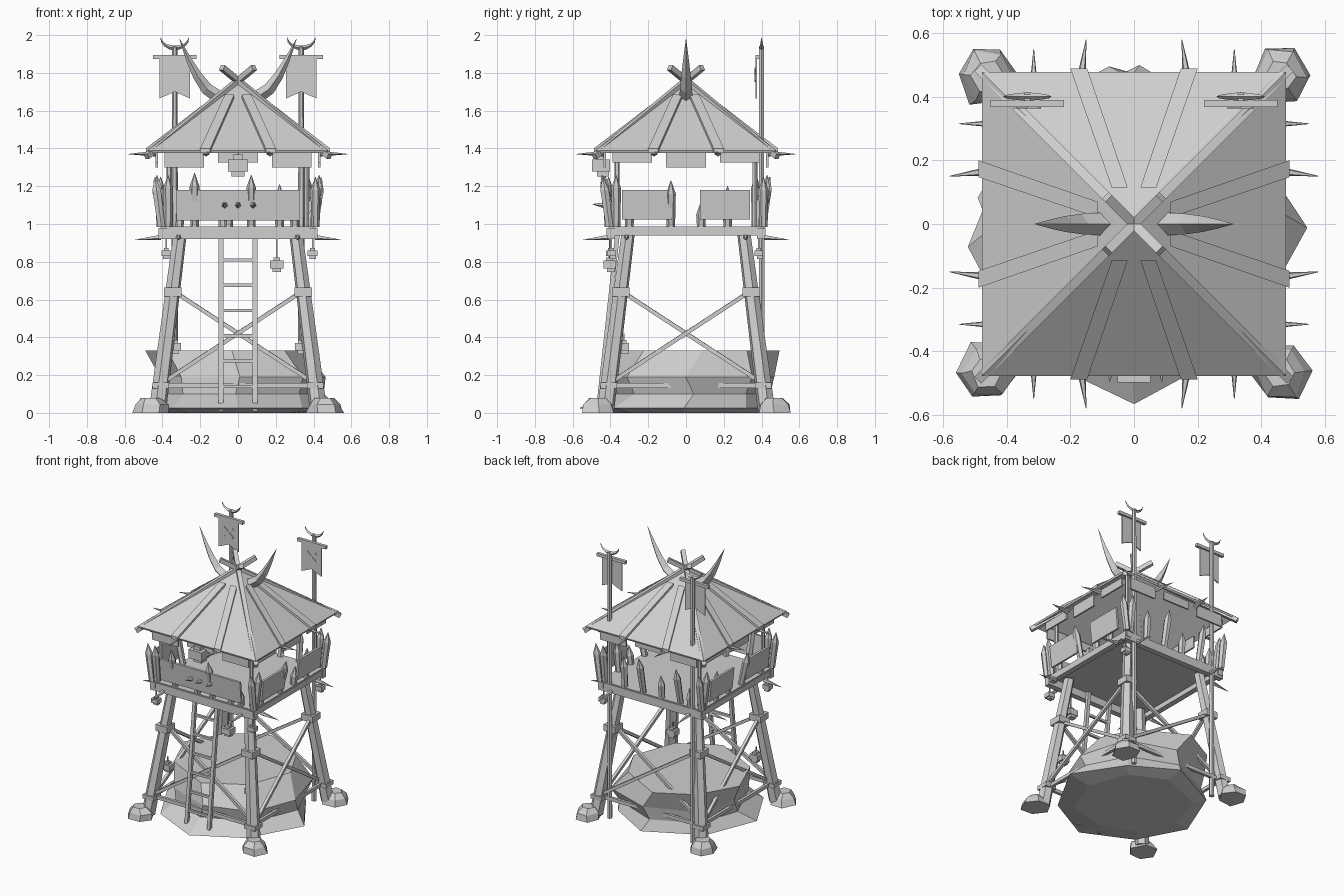
import bpy, bmesh, random
from math import pi, sin, cos
from mathutils import Matrix, Vector

random.seed(4)
if "Cube" in bpy.data.objects:
    bpy.data.objects.remove(bpy.data.objects["Cube"])

mat = bpy.data.materials.new("pale grey")
mat.use_nodes = True
GREY = (0.63, 0.63, 0.63, 1)
mat.diffuse_color = GREY
mat.node_tree.nodes["Principled BSDF"].inputs["Base Color"].default_value = GREY

ID = Matrix.Identity(4)
QUARTERS = [Matrix.Rotation(k * pi / 2, 4, 'Z') for k in range(4)]  # front, left, back, right


def finish(name, bm, m=ID):
    bmesh.ops.transform(bm, matrix=m, verts=bm.verts)
    bmesh.ops.recalc_face_normals(bm, faces=bm.faces)
    me = bpy.data.meshes.new(name)
    bm.to_mesh(me)
    bm.free()
    me.materials.append(mat)
    ob = bpy.data.objects.new(name, me)
    bpy.context.collection.objects.link(ob)
    return ob


def box(name, c, s, m=ID, rot=ID):
    bm = bmesh.new()
    bmesh.ops.create_cube(bm, size=1, matrix=Matrix.Translation(c) @ rot @ Matrix.Diagonal((*s, 1)))
    return finish(name, bm, m)


def rod(name, a, b, r1, r2=None, sides=6, m=ID):
    """Straight pole or spike from a to b."""
    a, b = Vector(a), Vector(b)
    d = b - a
    mx = Matrix.Translation((a + b) / 2) @ d.to_track_quat('Z', 'Y').to_matrix().to_4x4()
    mx = mx @ Matrix.Rotation(pi / sides, 4, 'Z')
    bm = bmesh.new()
    bmesh.ops.create_cone(bm, cap_ends=True, segments=sides, radius1=r1,
                          radius2=r1 if r2 is None else r2, depth=d.length, matrix=mx)
    return finish(name, bm, m)


def loft(name, rings, m=ID):
    """Skin between rings of points, with both ends capped."""
    bm = bmesh.new()
    vs = [[bm.verts.new(p) for p in ring] for ring in rings]
    n = len(vs[0])
    for lo, hi in zip(vs, vs[1:]):
        for i in range(n):
            bm.faces.new((lo[i], lo[(i + 1) % n], hi[(i + 1) % n], hi[i]))
    bm.faces.new(vs[0][::-1])
    bm.faces.new(vs[-1])
    return finish(name, bm, m)


def plate(name, outline, y, t, m=ID):
    """Flat board from an x/z outline."""
    return loft(name, [[(x, y + d, z) for x, z in outline] for d in (-t / 2, t / 2)], m)


def rock(name, x, y, levels, sides, jitter):
    """Rough stone; each level is radius, height, x and y shift, and how far its points jut out."""
    rings = []
    for r, z, dx, dy, star in levels:
        ring = []
        for i in range(sides):
            a = 2 * pi * i / sides + random.uniform(-.08, .08)
            q = r * (1 + random.uniform(-jitter, jitter) + (star if i % 2 == 0 else -star))
            ring.append((x + dx + q * cos(a), y + dy + q * sin(a), z))
        rings.append(ring)
    return loft(name, rings)


def horn(name, path, radii, m=ID):
    """Curved tapering horn in the x/z plane with a diamond section."""
    rings = []
    for i, (p, r) in enumerate(zip(path, radii)):
        p = Vector(p)
        t = (Vector(path[min(i + 1, len(path) - 1)]) - Vector(path[max(i - 1, 0)])).normalized()
        side = Vector((t.z, 0, -t.x))
        rings.append([p + side * r, p + Vector((0, r, 0)), p - side * r, p - Vector((0, r, 0))])
    return loft(name, rings, m)


def stake(name, x, y, z0, z1, w, lean, m=ID):
    """Sharpened palisade stake leaning outwards."""
    rings = []
    for z, k in ((z0, .85), (z1 - .07, 1), (z1, .05)):
        f = lean * (z - z0) / (z1 - z0)
        rings.append([(x + w * k * cos(a * pi / 3), y - f + w * k * sin(a * pi / 3), z) for a in range(6)])
    return loft(name, rings, m)


def skull(name, x, y, z, w, top):
    """Blocky hanging skull: cranium, jaw, knot and cord."""
    box(name + "_cranium", (x, y, z), (w, w * .9, w * .6))
    box(name + "_jaw", (x, y + w * .1, z - w * .42), (w * .65, w * .6, w * .3))
    box(name + "_knot", (x, y, z + w * .4), (w * .5, w * .5, w * .3))
    rod(name + "_cord", (x, y, z), (x, y, top), .005, sides=4)


# Boulder under the tower and stones at the feet
rock("boulder", 0, 0, [(.385, 0, 0, 0, 0), (.515, .025, 0, -.04, .04), (.435, .1, .01, .01, 0),
                       (.455, .19, .02, .03, -.03), (.42, .33, -.06, .06, .03)], 8, .03)
for sx in (-1, 1):
    for sy in (-1, 1):
        rock("foot_stone", sx * .46, sy * .465, [(.095, 0, 0, 0, .03), (.085, .045, 0, 0, 0),
                                                 (.05, .08, 0, 0, 0)], 6, .12)

# Leg frame, repeated on each side
for k, m in enumerate(QUARTERS):
    rod("leg", (-.425, -.425, .02), (-.305, -.305, .96), .047, .036, 6, m)
    box("leg_collar", (-.346, -.346, .64), (.092, .092, .046), m)
    box("leg_lower_collar", (-.409, -.409, .145), (.088, .088, .03), m)
    for s in (-1, 1):
        rod("cross_brace", (s * .40, -.405 + s * .012, .16), (-s * .335, -.345 + s * .012, .64), .015, sides=4, m=m)
        rod("platform_spike", (s * .315, -.41, .93), (s * .315, -.55, .915), .016, .001, 5, m)
        rod("eave_spike", (s * .17, -.43, 1.375), (s * .15, -.58, 1.37), .018, .001, 5, m)
    box("low_rail", (0, -.405, .145), (.82, .02, .025), m)
    depth = .06 if k % 2 == 0 else .042
    box("platform_beam", (0, -.395, .98 - depth / 2), (.84, .04, depth), m)
box("platform_floor", (0, 0, .98), (.82, .82, .014))

# Ladder
for s in (-1, 1):
    rod("ladder_rail", (s * .09, -.465, .01), (s * .09, -.36, .97), .017, sides=4)
for i in range(6):
    z = .14 + i * .134
    rod("ladder_rung", (-.1, -.465 + z * .11, z), (.1, -.465 + z * .11, z), .012, sides=4)

# Palisade: corner stakes, then row stakes per side
for m in QUARTERS:
    stake("corner_stake", -.37, -.40, .985, 1.26, .026, .03, m)
    stake("corner_stake", .41, -.405, .985, 1.25, .026, .035, m)
rows = {0: ((-.23, 1.27), (-.05, 1.12), (.07, 1.26), (.22, 1.14), (.3, 1.12)),
        1: ((-.3, 1.12), (-.08, 1.23), (.08, 1.12), (.22, 1.2)),
        2: ((-.22, 1.21), (-.07, 1.25), (.08, 1.15), (.23, 1.25), (.31, 1.12)),
        3: ((-.22, 1.2), (-.08, 1.12), (.08, 1.23), (.3, 1.12))}
for k, row in rows.items():
    for x, top in row:
        stake("row_stake", x, -.39, .985, top, .026, .055 if top > 1.22 else .015, QUARTERS[k])

# Hide panels on the front and both sides
lean = Matrix.Rotation(.1, 4, 'X')
box("front_panel", (0, -.428, 1.1), (.65, .015, .16), rot=lean)
for k in (1, 3):
    for s in (-1, 1):
        box("side_panel", (s * .207, -.428, 1.103), (.265, .015, .155), QUARTERS[k], lean)
for x in (-.07, 0, .08):
    rod("panel_spike", (x, -.43, 1.1), (x * 1.1, -.495, 1.105), .018, .001, 5)

# Roof shell
bm = bmesh.new()
apex = bm.verts.new((0, 0, 1.755))
rim = [bm.verts.new((.478 * x, .478 * y, 1.39)) for x, y in ((-1, -1), (1, -1), (1, 1), (-1, 1))]
for i in range(4):
    bm.faces.new((rim[i], rim[(i + 1) % 4], apex))
roof = finish("roof", bm)
shell = roof.modifiers.new("thickness", 'SOLIDIFY')
shell.thickness = .015

for k, m in enumerate(QUARTERS):
    # Roof battens
    for s in (-1, 1):
        quad = [(s * .02, -.115), (s * .07, -.115), (s * .2, -.488), (s * .147, -.488)]
        loft("roof_batten", [[(x, y, 1.755 + y * .764 + h) for x, y in quad] for h in (-.006, .018)], m)
    # Ridge poles crossing at the peak, and posts below them
    rod("ridge_pole", (-.485, -.485, 1.358), (.085, .085, 1.828), .021, sides=4, m=m)
    rod("roof_post", (-.365, -.365, .98), (-.365, -.365, 1.46), .014, sides=6, m=m)
    # Hanging eave flaps, alternating long and short
    outer, middle = (.085, .06) if k % 2 == 0 else (.06, .085)
    for x, h in ((-.285, outer), (0, middle), (.285, outer)):
        box("eave_flap", (x, -.43, 1.385 - h / 2), (.21, .012, h), m)

# Roof horns
path = [(.0, 0, 1.65), (.1, 0, 1.67), (.165, 0, 1.715), (.215, 0, 1.785), (.26, 0, 1.87), (.31, 0, 1.98)]
for k in (0, 2):
    horn("roof_horn", path, [.03, .036, .032, .025, .015, .001], QUARTERS[k])

# Banner poles at the back
for s in (-1, 1):
    m = Matrix.Translation((s * .335, .4, 0))
    rod("banner_pole", (0, 0, 0), (0, 0, 1.94), .018, .015, 6, m)
    box("banner_bar", (0, -.022, 1.885), (.23, .022, .022), m)
    plate("banner", [(-.08, 1.88), (.08, 1.88), (.08, 1.665), (0, 1.7), (-.08, 1.665)], -.028, .008, m)
    for t in (-1, 1):
        box("banner_mark", (0, -.034, 1.79), (.1, .006, .014), m, Matrix.Rotation(t * .7, 4, 'Y'))
    arc = [(.075 * sin(a), 0, 1.99 - .058 * cos(a)) for a in [(-1.5 + .375 * i) for i in range(9)]]
    horn("pole_crescent", arc, [.001, .005, .008, .011, .014, .011, .008, .005, .001], m)

# Hanging skulls
skull("eave_skull", 0, -.45, 1.31, .105, 1.39)
skull("low_skull", .205, -.405, .785, .07, .95)
for x, y in ((-.38, -.4), (.395, -.395), (.395, .385)):
    skull("corner_skull", x, y, .845, .052, .95)
for s in (-1, 1):
    skull("leg_skull", s * .335, -.33, .35, .065, .42)
